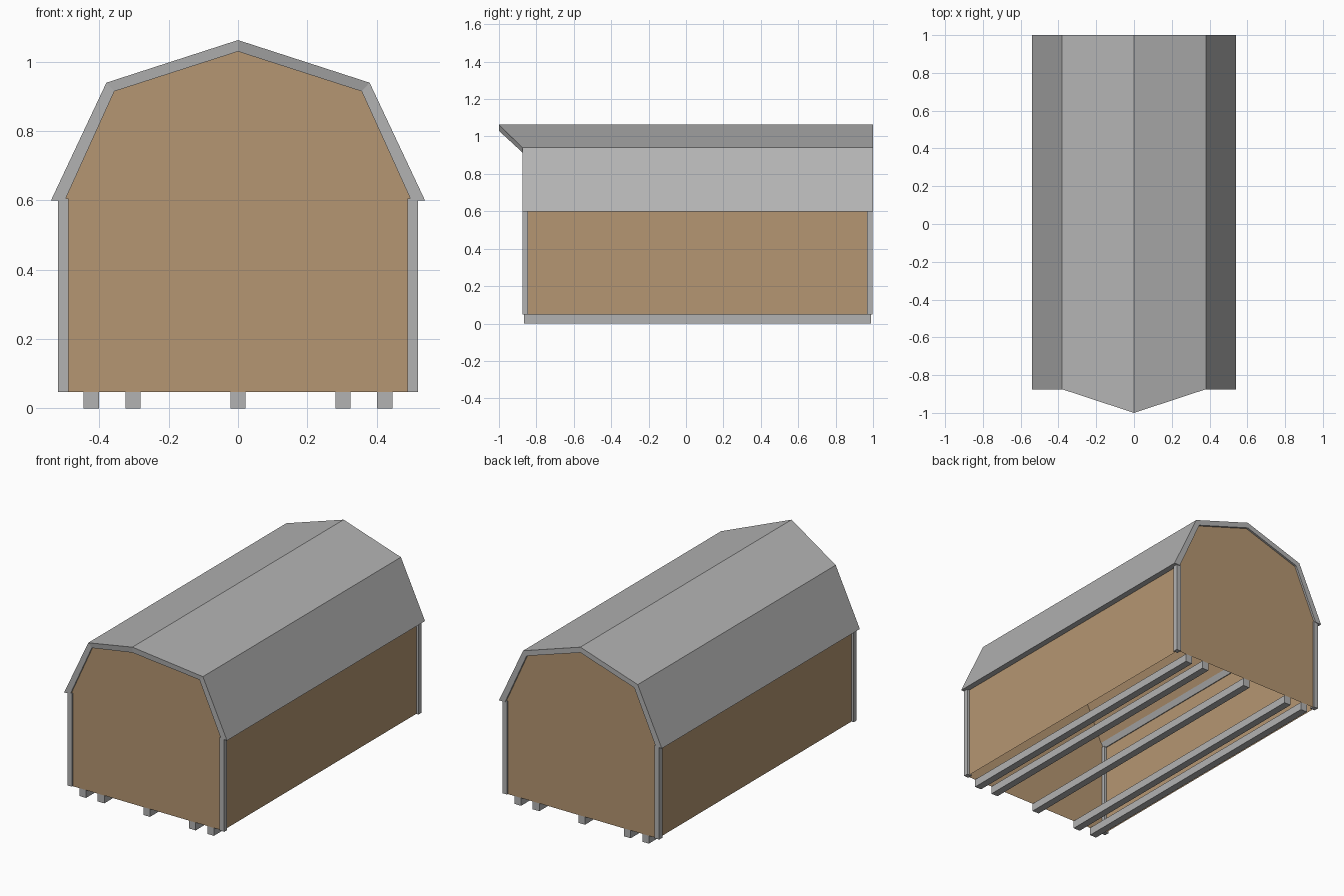
import bpy, bmesh

if "Cube" in bpy.data.objects:
    bpy.data.objects.remove(bpy.data.objects["Cube"])


def material(name, rgb):
    m = bpy.data.materials.new(name)
    m.diffuse_color = (*rgb, 1)
    m.use_nodes = True
    m.node_tree.nodes["Principled BSDF"].inputs["Base Color"].default_value = m.diffuse_color
    return m


GREY = material("grey trim", (0.45, 0.45, 0.45))
BROWN = material("tan boards", (0.46, 0.305, 0.168))


def make(name, verts, faces, mat, recalc=True):
    mesh = bpy.data.meshes.new(name)
    mesh.from_pydata(verts, [], faces)
    mesh.materials.append(mat)
    if recalc:
        bm = bmesh.new()
        bm.from_mesh(mesh)
        bmesh.ops.recalc_face_normals(bm, faces=bm.faces)
        bm.to_mesh(mesh)
        bm.free()
    obj = bpy.data.objects.new(name, mesh)
    bpy.context.collection.objects.link(obj)
    return obj


def box(name, x0, x1, y0, y1, z0, z1, mat):
    v = [(x, y, z) for x in (x0, x1) for y in (y0, y1) for z in (z0, z1)]
    f = [(0, 1, 3, 2), (4, 6, 7, 5), (0, 4, 5, 1), (2, 3, 7, 6), (0, 2, 6, 4), (1, 5, 7, 3)]
    return make(name, v, f, mat)


FRONT, BACK = -0.865, 0.988      # gable wall planes
BASE, EAVE, WALL = 0.047, 0.60, 0.505

# Gambrel roof: outer and inner outlines, front ridge pulled out to a point
outer = [(-0.54, EAVE), (-0.38, 0.94), (0, 1.063), (0.38, 0.94), (0.54, EAVE)]
inner = [(-0.50, EAVE), (-0.357, 0.915), (0, 1.03), (0.357, 0.915), (0.50, EAVE)]
ends = [-0.875, -0.875, -1.0, -0.875, -0.875]
verts = []
for outline in (outer, inner):
    verts += [(x, y, z) for (x, z), y in zip(outline, ends)]
    verts += [(x, 1.0, z) for x, z in outline]
# index blocks: 0 outer front, 5 outer back, 10 inner front, 15 inner back
faces = [(0, 5, 15, 10), (4, 14, 19, 9)]
for i in range(4):
    j = i + 1
    faces += [(i, j, 5 + j, 5 + i), (10 + i, 15 + i, 15 + j, 10 + j),
              (i, 10 + i, 10 + j, j), (5 + i, 5 + j, 15 + j, 15 + i)]
make("roof", verts, faces, GREY)

# Gable walls, tucked slightly into the roof thickness
gable = [(-WALL, BASE), (-WALL, 0.61), (-0.362, 0.92), (0, 1.036),
         (0.362, 0.92), (WALL, 0.61), (WALL, BASE)]
for name, y, order in (("front_wall", FRONT, range(6, -1, -1)), ("back_wall", BACK, range(7))):
    make(name, [(x, y, z) for x, z in gable], [tuple(order)], BROWN, False)

# Side walls: the floor is open underneath
for name, s in (("left_wall", -1), ("right_wall", 1)):
    v = [(s * WALL, FRONT, BASE), (s * WALL, BACK, BASE),
         (s * WALL, BACK, 0.61), (s * WALL, FRONT, 0.61)]
    make(name, v, [(0, 1, 2, 3)[::s]], BROWN, False)

# Ceiling lining just under the roof, leaving a narrow strip at the eaves
lining = [(-0.482, 0.63), (-0.354, 0.911), (0, 1.026), (0.354, 0.911), (0.482, 0.63)]
v = [(x, y, z) for y in (FRONT, BACK) for x, z in lining]
make("ceiling_lining", v, [(i, 5 + i, 6 + i, i + 1) for i in range(4)], BROWN, False)

# Corner posts
for sx, side in ((-1, "left"), (1, "right")):
    xs = sorted((sx * 0.49, sx * 0.52))
    box("front_" + side + "_post", *xs, -0.873, -0.845, BASE, 0.605, GREY)
    box("back_" + side + "_post", *xs, 0.967, 0.996, BASE, 0.605, GREY)

# Runners below the shed
for n, x in enumerate((-0.424, -0.303, 0, 0.303, 0.424)):
    box("runner_%d" % (n + 1), x - 0.022, x + 0.022, FRONT, BACK, 0, BASE, GREY)
